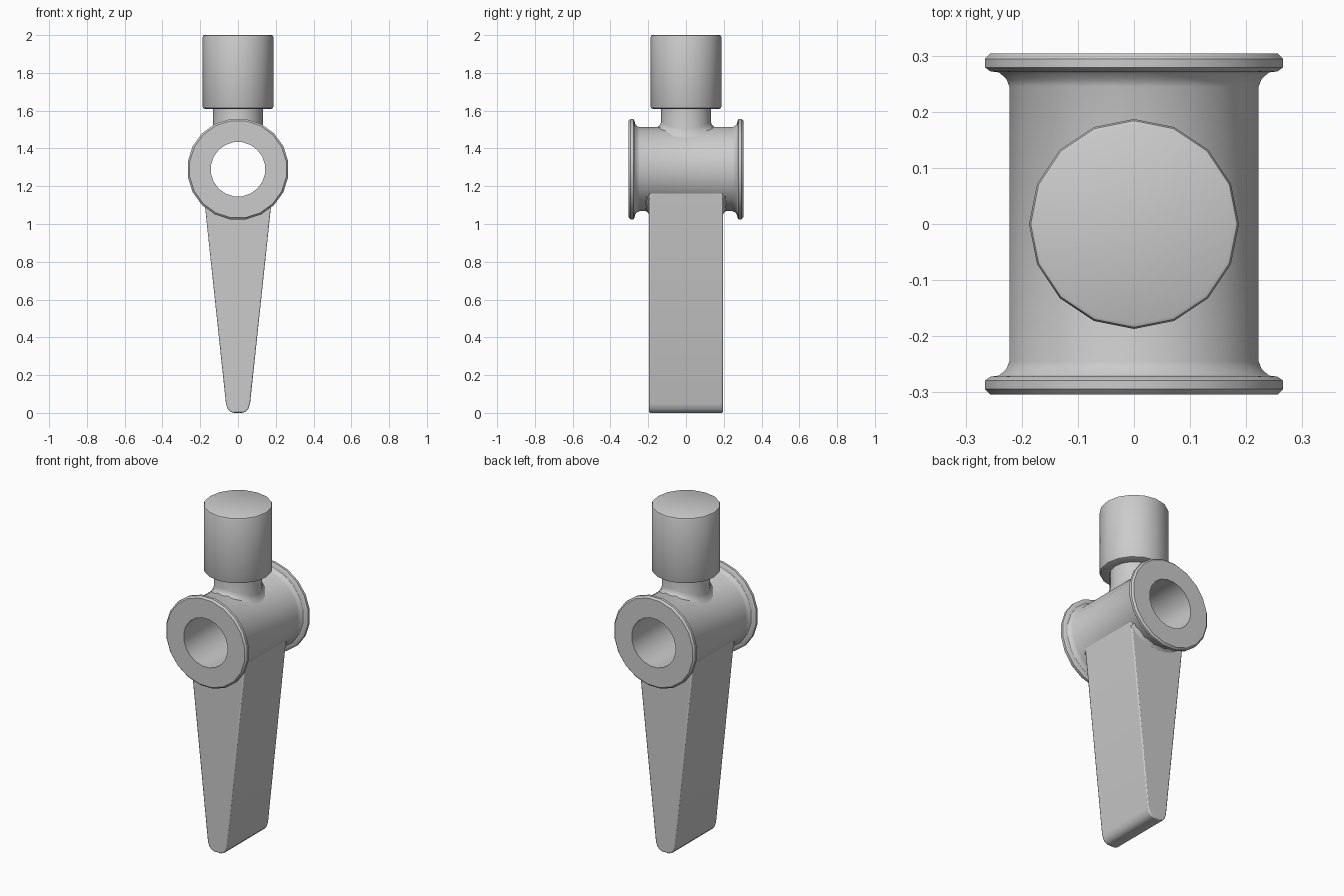
import bpy
import bmesh
from math import sin, cos, pi, sqrt, radians

if "Cube" in bpy.data.objects:
    bpy.data.objects.remove(bpy.data.objects["Cube"])

HUB_Z = 1.29
HUB_R = 0.222


def make_object(name, verts, faces, bevel=0):
    mesh = bpy.data.meshes.new(name)
    mesh.from_pydata(verts, [], faces)
    bm = bmesh.new()
    bm.from_mesh(mesh)
    bmesh.ops.recalc_face_normals(bm, faces=bm.faces)
    bm.to_mesh(mesh)
    bm.free()
    ob = bpy.data.objects.new(name, mesh)
    bpy.context.collection.objects.link(ob)
    bpy.ops.object.select_all(action='DESELECT')
    ob.select_set(True)
    bpy.context.view_layer.objects.active = ob
    bpy.ops.object.shade_smooth_by_angle(angle=radians(32))
    if bevel:
        mod = ob.modifiers.new("edge_bevel", 'BEVEL')
        mod.width = bevel
        mod.segments = 2
        mod.limit_method = 'ANGLE'
        mod.angle_limit = radians(50)
    return ob


def bridge(rows, n, closed_rows=False):
    """Quads between consecutive rings of n vertices."""
    last = rows if closed_rows else rows - 1
    return [(i * n + j, i * n + (j + 1) % n,
             ((i + 1) % rows) * n + (j + 1) % n, ((i + 1) % rows) * n + j)
            for i in range(last) for j in range(n)]


# Hub: bored tube with a rounded flange at each end, turned about y
half = [(0.225, 0.245), (0.230, 0.258), (0.243, 0.270), (0.259, 0.272),
        (0.269, 0.279), (0.269, 0.294), (0.259, 0.304), (0.145, 0.304)]
section = [(r, -y) for r, y in reversed(half)] + half
N = 20
verts = []
for r, y in section:
    for j in range(N):
        a = 2 * pi * (j + 0.5) / N
        verts.append((r * cos(a), y, HUB_Z + r * sin(a)))
make_object("hub", verts, bridge(len(section), N, True))

# Neck: flared base following the hub's curve, then straight up to the cap
M = 16
ring = [(cos(2 * pi * j / M), sin(2 * pi * j / M)) for j in range(M)]
verts = []
for r, lift in [(0.160, -0.006), (0.146, 0.004), (0.136, 0.014), (0.132, 0.030)]:
    verts += [(r * c, r * s, HUB_Z + sqrt(HUB_R ** 2 - (r * c) ** 2) + lift)
              for c, s in ring]
verts += [(0.132 * c, 0.132 * s, 1.615) for c, s in ring]
make_object("neck", verts, bridge(5, M))

# Cap: sixteen-sided knob with softened rims
verts = []
profile = [(0.13, 1.61), (0.178, 1.61), (0.184, 1.613), (0.187, 1.62),
           (0.187, 1.99), (0.184, 1.997), (0.178, 2.0)]
for r, z in profile:
    verts += [(r * c, r * s, z) for c, s in ring]
top = tuple(range(len(verts) - M, len(verts)))
make_object("cap", verts, bridge(len(profile), M) + [tuple(range(M)), top])

# Blade: tapered slab with a rounded tip, hollowed to clear the bore
right = [(0.022, 0.0), (0.040, 0.006), (0.055, 0.022), (0.064, 0.05), (0.183, 1.17)]
saddle = [(0.19 * sin(a), HUB_Z - 0.19 * cos(a))
          for a in [radians(54 - 12 * i) for i in range(10)]]
outline = right + saddle + [(-x, z) for x, z in reversed(right)]
K = len(outline)
verts = [(x, y, z) for y in (-0.195, 0.195) for x, z in outline]
make_object("blade", verts,
            bridge(2, K) + [tuple(range(K)), tuple(range(K, 2 * K))], bevel=0.006)

# Small fillets where the blade's flat sides meet the hub
for name, side in (("front_fillet", -1), ("back_fillet", 1)):
    verts = []
    arc = [radians(-50 + 10 * i) for i in range(11)]
    for r, y in [(0.243, 0.193), (0.235, 0.198), (0.226, 0.206), (0.221, 0.216),
                 (0.205, 0.193)]:
        verts += [(r * sin(a), side * y, HUB_Z - r * cos(a)) for a in arc]
    n = len(arc)
    faces = [(i * n + j, i * n + j + 1, (i + 1) % 5 * n + j + 1, (i + 1) % 5 * n + j)
             for i in range(5) for j in range(n - 1)]
    faces += [tuple(i * n for i in range(5)), tuple(i * n + n - 1 for i in range(5))]
    make_object(name, verts, faces)
